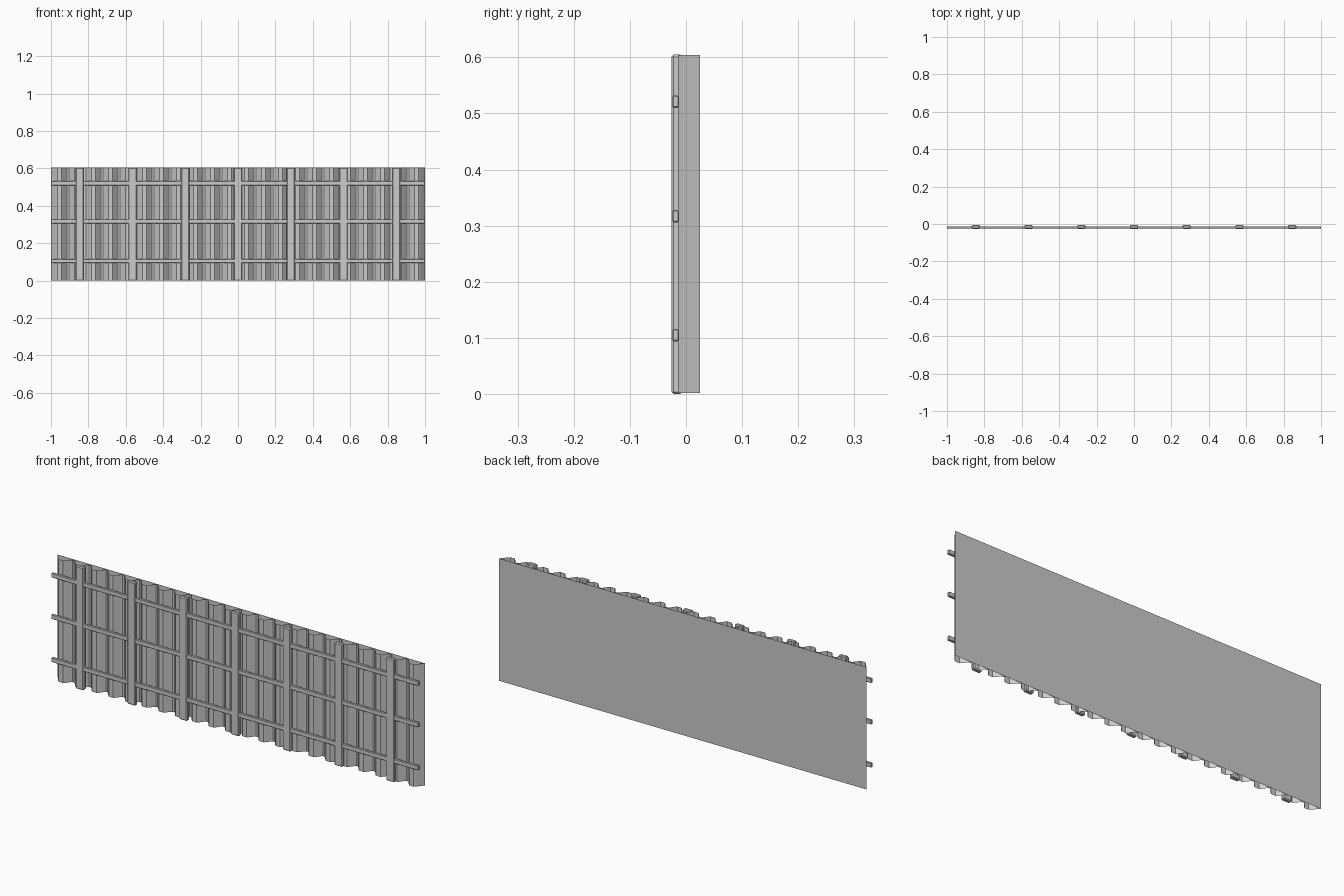
import bpy, bmesh
from mathutils import Vector

if "Cube" in bpy.data.objects:
    bpy.data.objects.remove(bpy.data.objects["Cube"])

HEIGHT = 0.605


def box(name, lo, hi, bevel):
    """Box between two corners with chamfered edges."""
    lo, hi = Vector(lo), Vector(hi)
    bm = bmesh.new()
    bmesh.ops.create_cube(bm, size=1)
    for v in bm.verts:
        v.co = Vector([(lo[i] + hi[i]) / 2 + v.co[i] * (hi[i] - lo[i]) for i in range(3)])
    bmesh.ops.bevel(bm, geom=bm.edges[:], offset=bevel, segments=1, affect='EDGES')
    return finish(name, bm)


def finish(name, bm):
    mesh = bpy.data.meshes.new(name)
    bm.to_mesh(mesh)
    bm.free()
    obj = bpy.data.objects.new(name, mesh)
    bpy.context.collection.objects.link(obj)
    return obj


def sheet(name, profile, z0, z1):
    """Open profile in x/y pulled up into a thin sheet."""
    bm = bmesh.new()
    rows = [[bm.verts.new((x, y, z)) for x, y in profile] for z in (z0, z1)]
    for i in range(len(profile) - 1):
        bm.faces.new((rows[0][i], rows[0][i + 1], rows[1][i + 1], rows[1][i]))
    obj = finish(name, bm)
    bpy.context.view_layer.objects.active = obj
    obj.select_set(True)
    bpy.ops.object.shade_smooth_by_angle(angle=0.6)
    obj.select_set(False)
    return obj


# Corrugated front sheet: ridges towards the viewer, narrow valleys behind
WAVES = 22
P = 2 / WAVES
one_wave = [(0.05, 0.018), (0.12, 0.013), (0.30, -0.009), (0.37, -0.014),
            (0.63, -0.014), (0.70, -0.009), (0.88, 0.013), (0.95, 0.018)]
wave = [(-1 + (k + t) * P, y) for k in range(WAVES) for t, y in one_wave]
wave = [(-1, 0.025)] + wave[1:-1] + [(1, 0.025)]
sheet("corrugated_sheet", wave, 0.002, HEIGHT - 0.001)

# Flat back sheet
sheet("back_sheet", [(1, 0.025), (-1, 0.025)], 0.002, HEIGHT - 0.001)

# Upright posts
for k in range(-3, 4):
    x = k * 0.282
    box(f"post_{k + 4}", (x - 0.022, -0.026, 0), (x + 0.022, -0.006, HEIGHT), 0.004)

# Horizontal rails
for i, z in enumerate((0.105, 0.317, 0.521)):
    box(f"rail_{i + 1}", (-1, -0.0245, z - 0.011), (1, -0.0125, z + 0.011), 0.002)
